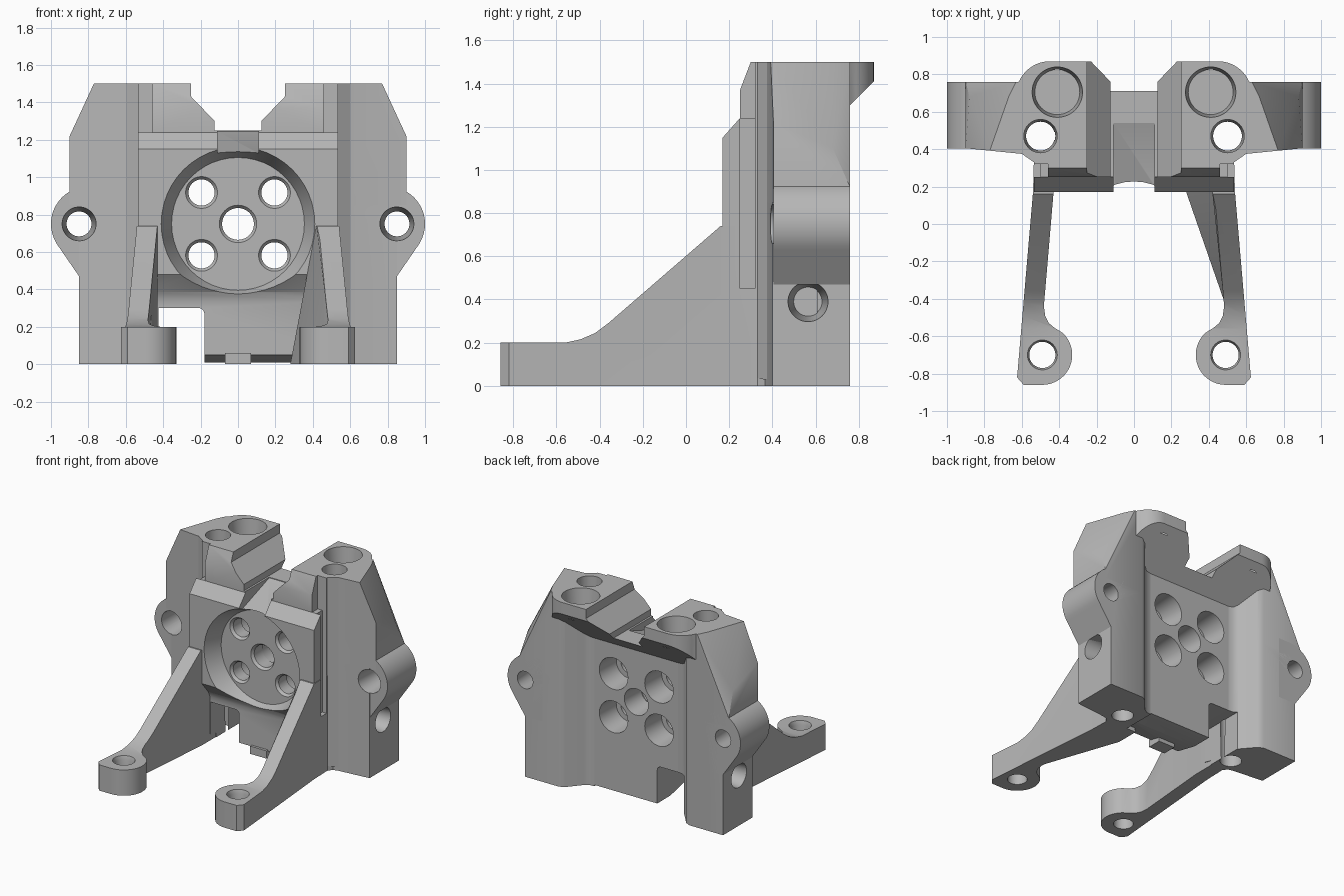
import bpy, bmesh, math
from mathutils import Matrix, Vector

cube = bpy.data.objects.get("Cube")
if cube:
    bpy.data.objects.remove(cube, do_unlink=True)

grey = bpy.data.materials.new("machined_grey")
grey.use_nodes = True
grey.diffuse_color = (0.47, 0.47, 0.47, 1)
grey.node_tree.nodes["Principled BSDF"].inputs["Base Color"].default_value = (0.47, 0.47, 0.47, 1)


def finish(name, bm):
    bmesh.ops.recalc_face_normals(bm, faces=bm.faces)
    mesh = bpy.data.meshes.new(name)
    bm.to_mesh(mesh)
    bm.free()
    mesh.materials.append(grey)
    obj = bpy.data.objects.new(name, mesh)
    bpy.context.collection.objects.link(obj)
    return obj


def prism(name, pts, axis, lo, hi, end=None):
    """Outline pushed along an axis; a second outline gives draft."""
    place = {"x": lambda p, t: (t, p[0], p[1]),
             "y": lambda p, t: (p[0], t, p[1]),
             "z": lambda p, t: (p[0], p[1], t)}[axis]
    bm = bmesh.new()
    a = [bm.verts.new(place(p, lo)) for p in pts]
    b = [bm.verts.new(place(p, hi)) for p in (end or pts)]
    bm.faces.new(a)
    bm.faces.new(b)
    for i in range(len(a)):
        j = (i + 1) % len(a)
        bm.faces.new((a[i], a[j], b[j], b[i]))
    return finish(name, bm)


def hull(name, pts):
    bm = bmesh.new()
    for p in pts:
        bm.verts.new(p)
    res = bmesh.ops.convex_hull(bm, input=bm.verts)
    loose = [v for v in res["geom_interior"] if isinstance(v, bmesh.types.BMVert)]
    bmesh.ops.delete(bm, geom=loose, context="VERTS")
    bmesh.ops.dissolve_limit(bm, angle_limit=0.01, verts=bm.verts, edges=bm.edges)
    return finish(name, bm)


def drill(start, end, r1, r2=None):
    """Round or tapered cutter between two points."""
    start, end = Vector(start), Vector(end)
    way = end - start
    turn = way.to_track_quat("Z", "Y").to_matrix().to_4x4()
    bm = bmesh.new()
    bmesh.ops.create_cone(bm, cap_ends=True, segments=48, radius1=r1,
                          radius2=r1 if r2 is None else r2, depth=way.length,
                          matrix=Matrix.Translation((start + end) / 2) @ turn)
    return finish("drill_cutter", bm)


def boolean(obj, tool, kind="DIFFERENCE"):
    mod = obj.modifiers.new("cut", "BOOLEAN")
    mod.operation, mod.object, mod.solver = kind, tool, "EXACT"
    bpy.ops.object.select_all(action="DESELECT")
    bpy.context.view_layer.objects.active = obj
    obj.select_set(True)
    bpy.ops.object.modifier_apply(modifier=mod.name)


def arc(cx, cy, r, a0, a1, n):
    return [(cx + r * math.cos(math.radians(a0 + (a1 - a0) * i / n)),
             cy + r * math.sin(math.radians(a0 + (a1 - a0) * i / n))) for i in range(n + 1)]


# Central wall with overhanging head
wall = prism("central_wall", [(.27, .05), (.27, .34), (.25, .385), (.17, .48), (.17, 1.15),
                              (.25, 1.24), (.25, 1.37), (.30, 1.5), (.87, 1.5), (.87, 1.41),
                              (.61, 1.15), (.61, .01), (.45, .01)], "x", -.8, .8)
half = [(.535, .1), (.535, .33), (.6, .375), (.64, .74)] + arc(.45, .69, .18, 25, 90, 8)
outline = half + [(-x, y) for x, y in reversed(half)]
head_trim = prism("head_trim", outline, "z", -.1, 1.7)
boolean(wall, head_trim, "INTERSECT")
trash = [head_trim]
parts = {"wall": [wall], 1: [], -1: []}

# Side flanges, shoulders, ears and legs
for s, word in ((1, "left"), (-1, "right")):
    def flip(pts):
        return [(s * p[0], *p[1:]) for p in pts]

    inner = [(.535, .33), (.36, .34), (.36, .61), (.4, .615), (.43, .635), (.52, .74), (.56, .76)]
    front = [(.6, .375), (.56, .365)]
    flange = prism(word + "_flange", flip(inner + [(.85, .76), (.85, .4)] + front), "z", 0, .85)
    shoulder = prism(word + "_shoulder", flip(inner + [(.9, .76), (.9, .405)] + front),
                     "z", .85, 1.5)
    envelope = hull("envelope", flip(
        [(.2, y, z) for y in (.3, .85) for z in (.7, 1.6)]
        + [(.92, .3, .7), (.92, .85, .7), (.9, .76, .92), (.9, .3, 1.22), (.9, .405, 1.22),
           (.88, .68, 1.1), (.79, .3, 1.5), (.77, .395, 1.5), (.67, .68, 1.5), (.63, .76, 1.5)]))
    boolean(shoulder, envelope, "INTERSECT")
    ear_side = arc(.8, .75, .2, -90, 90, 24) + [(.7, .95), (.7, .47), (.85, .47)]
    ear = hull(word + "_ear", flip([(x, y, z) for x, z in ear_side for y in (.405, .76)]))

    foot = ([(.535, .35), (.54, .17), (.625, -.82), (.59, -.86)]
            + arc(.49, -.7, .16, -90, -228, 18)
            + [(.425, -.555), (.455, -.53), (.475, -.49), (.482, -.44)])
    low = .27 if s > 0 else .43
    leg = prism(word + "_leg", flip(foot + [(low, .17), (low, .35)]), "z", -.05, .8,
                flip(foot + [(.43, .17), (.43, .35)]))
    side = prism("leg_trim", [(-.9, 0), (-.9, .2), (-.56, .2), (-.49, .215), (-.42, .245),
                              (-.36, .29), (.16, .74), (.36, .74), (.36, 0)], "x", -1, 1)
    boolean(leg, side, "INTERSECT")
    trash += [envelope, side]
    parts[s] = [flange, shoulder, ear, leg]

    # Vertical bolt holes, head recesses, ear, side and foot holes, edge slots
    cuts = [(drill((s * .5, .47, -.1), (s * .5, .47, 1.6), .076, .09), (wall, flange, shoulder)),
            (drill((s * .41, .705, 1.36), (s * .41, .705, 1.53), .12, .138), (wall, shoulder)),
            (drill((s * .85, .38, .75), (s * .85, .8, .75), .092, .064), (flange, shoulder, ear)),
            (drill((s * .87, .565, .39), (s * .6, .565, .39), .095, .065), (flange,)),
            (drill((s * .49, -.7, -.1), (s * .49, -.7, .3), .07), (leg,)),
            (drill((s * .49, -.7, .17), (s * .49, -.7, .23), .07, .09), (leg,)),
            (prism("groove_cutter", flip([(.5, .25), (.7, .25), (.7, .32), (.5, .32)]),
                   "z", .45, 1.6), (wall, leg)),
            (prism("slot_cutter", flip([(.46, .2), (.7, .2), (.7, .32), (.46, .32)]),
                   "z", 1.24, 1.6), (wall,))]
    for tool, targets in cuts:
        for target in targets:
            boolean(target, tool)
        trash.append(tool)

# Saddle notch with its sloping channel, lower window and round pocket
vee = [(.25, 1.6), (.25, 1.43), (.125, 1.3), (.125, 1.25)]
saddle = prism("saddle_cutter", vee + [(-x, z) for x, z in reversed(vee)], "y", 0, 1)
channel = prism("channel_cutter", [(.1, 1.13), (.21, 1.13), (.54, 1.245), (.54, 1.3), (.1, 1.3)],
                "x", -.11, .11)
window = prism("window_cutter", [(-.425, -.1), (-.18, -.1)] + arc(-.21, .27, .03, 0, 90, 6)
               + [(-.425, .3)], "y", 0, 1)
pocket = drill((0, .16, .75), (0, .3, .75), .415, .355)
for tool, targets in ((saddle, [wall]), (channel, [wall]), (window, [wall, parts[-1][0]]),
                      (pocket, [wall, parts[1][3], parts[-1][3]])):
    for target in targets:
        boolean(target, tool)
    trash.append(tool)

# Bolt circle through the wall
for x, z, r, rear in [(0, .75, .085, .09)] + [(sx * .195, .75 + sz * .168, .07, .11)
                                              for sx in (-1, 1) for sz in (-1, 1)]:
    for tool in (drill((x, .2, z), (x, .8, z), r),
                 drill((x, .28, z), (x, .32, z), r + .03, r),
                 drill((x, .42, z), (x, .65, z), rear, rear + .015)):
        boolean(wall, tool)
        trash.append(tool)

# Locating tab under the wall
tab = prism("locating_tab", [(-.07, .25), (.07, .25), (.07, .36), (-.07, .36)], "z", 0, .06)

for tool in trash:
    bpy.data.objects.remove(tool, do_unlink=True)
for obj in [tab] + sum(parts.values(), []):
    bpy.ops.object.select_all(action="DESELECT")
    bpy.context.view_layer.objects.active = obj
    obj.select_set(True)
    bpy.ops.object.shade_smooth_by_angle(angle=math.radians(30))
